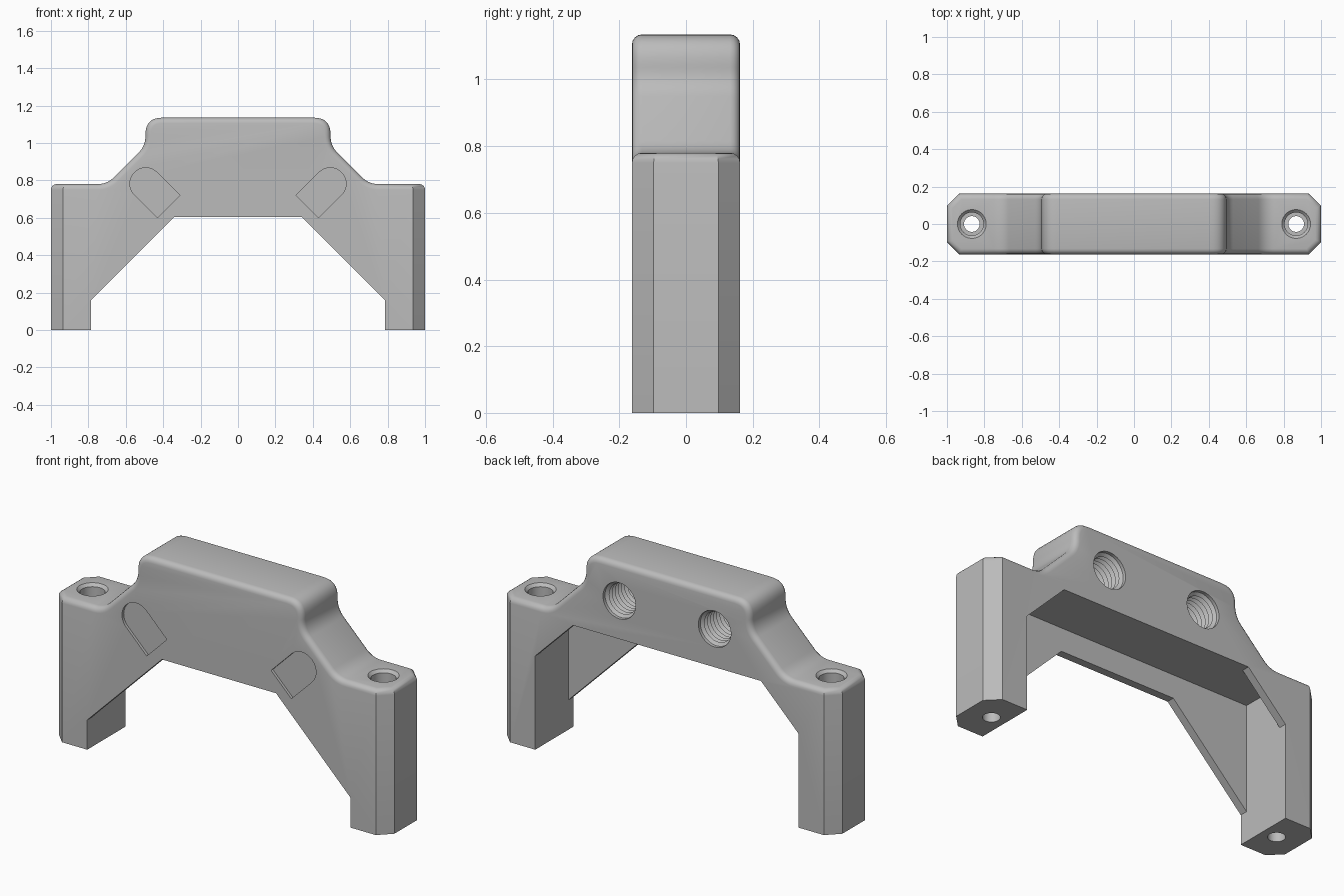
import bpy, bmesh, math
from mathutils import Vector, Matrix

cube = bpy.data.objects.get("Cube")
if cube:
    bpy.data.objects.remove(cube, do_unlink=True)

grey = bpy.data.materials.new("mid_grey")
grey.use_nodes = True
grey.diffuse_color = (0.5, 0.5, 0.5, 1)
grey.node_tree.nodes["Principled BSDF"].inputs["Base Color"].default_value = (0.5, 0.5, 0.5, 1)

HALF_DEPTH = 0.162
LEG_INNER = 0.785
LEG_TOP = 0.78


def finish(bm, name):
    bmesh.ops.recalc_face_normals(bm, faces=bm.faces)
    mesh = bpy.data.meshes.new(name)
    bm.to_mesh(mesh)
    bm.free()
    mesh.materials.append(grey)
    obj = bpy.data.objects.new(name, mesh)
    bpy.context.collection.objects.link(obj)
    return obj


def prism(points, y0, y1):
    """Extrude an outline of (x, z) points along y."""
    bm = bmesh.new()
    face = bm.faces.new([bm.verts.new((x, y0, z)) for x, z in points])
    new = bmesh.ops.extrude_face_region(bm, geom=[face])["geom"]
    verts = [g for g in new if isinstance(g, bmesh.types.BMVert)]
    bmesh.ops.translate(bm, vec=(0, y1 - y0, 0), verts=verts)
    bmesh.ops.recalc_face_normals(bm, faces=bm.faces)
    return bm


def lathe(profile, steps=40):
    """Turn a (radius, z) profile around z."""
    bm = bmesh.new()
    verts = [bm.verts.new((r, 0, z)) for r, z in profile]
    edges = [bm.edges.new(pair) for pair in zip(verts, verts[1:])]
    bmesh.ops.spin(bm, geom=verts + edges, cent=(0, 0, 0), axis=(0, 0, 1),
                   angle=math.tau, steps=steps)
    bmesh.ops.remove_doubles(bm, verts=bm.verts, dist=1e-5)
    return bm


def mirrored(half):
    return half + [(-x, z) for x, z in reversed(half)]


def rounded(corners, steps=8):
    """Soften corners given as (x, z, tangent length)."""
    out = []
    for i, (x, z, t) in enumerate(corners):
        p = Vector((x, z))
        if t == 0:
            out.append((x, z))
            continue
        a = p + (Vector(corners[i - 1][:2]) - p).normalized() * t
        b = p + (Vector(corners[i + 1][:2]) - p).normalized() * t
        for k in range(steps + 1):
            s = k / steps
            q = a * (1 - s) ** 2 + p * (2 * s * (1 - s)) + b * s ** 2
            out.append((q.x, q.y))
    return out


# Bracket body: stepped outline, chamfered ends, softened upper rim
outline = rounded([(1, 0, 0), (1, LEG_TOP, 0), (0.70, LEG_TOP, 0.05),
                   (0.495, 0.985, 0.05), (0.495, 1.135, 0.09), (0, 1.135, 0)])[:-1]
bm = prism(mirrored(outline), -HALF_DEPTH, HALF_DEPTH)
corners = [e for e in bm.edges
           if all(abs(v.co.x) > 0.99 for v in e.verts)
           and abs(e.verts[0].co.z - e.verts[1].co.z) > 0.5]
bmesh.ops.bevel(bm, geom=corners, offset=0.065, segments=1, affect='EDGES')
rim = [e for e in bm.edges
       if min(v.co.z for v in e.verts) > LEG_TOP - 0.01 and e.calc_face_angle(0) > 0.5]
bmesh.ops.bevel(bm, geom=rim, offset=0.03, segments=4, profile=0.5,
                affect='EDGES', clamp_overlap=False)
body = finish(bm, "bracket_body")


def cut(bm):
    cutter = finish(bm, "cutter")
    cutter.hide_render = True
    mod = body.modifiers.new("cut", 'BOOLEAN')
    mod.operation = 'DIFFERENCE'
    mod.solver = 'EXACT'
    mod.object = cutter
    bpy.context.view_layer.objects.active = body
    bpy.ops.object.modifier_apply(modifier=mod.name)
    bpy.data.objects.remove(cutter, do_unlink=True)


def arch(spring, crown_x, crown_z):
    return mirrored([(LEG_INNER, -0.1), (LEG_INNER, spring), (crown_x, crown_z)])


# Hollow between thin front and back plates, each with its own arched opening
PLATE_Y = 0.12
cut(prism(mirrored([(LEG_INNER, -0.1), (LEG_INNER, 0.73)]), -PLATE_Y, PLATE_Y))
cut(prism(arch(0.16, 0.34, 0.605), -0.3, -PLATE_Y + 0.02))
cut(prism(arch(0.505, 0.56, 0.73), PLATE_Y - 0.02, 0.3))

# Thread profile for the blind holes in the back
PITCH = 0.026
thread = [(0, -0.05)]
for i in range(8):
    z = -0.05 + i * PITCH
    thread += [(0.081, z), (0.097, z + PITCH / 2)]
thread += [(0.097, 0.25), (0, 0.25)]

for side in (-1, 1):
    # Counterbored bolt hole down through the leg
    bm = lathe([(0, -0.1), (0.042, -0.1), (0.042, 0.58), (0.062, 0.58),
                (0.062, 0.765), (0.08, 0.783), (0.08, 0.9), (0, 0.9)])
    bmesh.ops.translate(bm, vec=(side * 0.867, 0, 0), verts=bm.verts)
    cut(bm)

    # Threaded hole in the back of the beam
    bm = lathe(thread)
    place = Matrix.Translation((side * 0.284, 0, 0.936)) @ Matrix.Rotation(-math.pi / 2, 4, 'X')
    bmesh.ops.transform(bm, matrix=place, verts=bm.verts)
    cut(bm)

    # Shallow round-ended recess in the front, tilted outwards
    r, length = 0.085, 0.173
    shape = [(-length, r), (-length, -r)]
    shape += [(r * math.cos(a), r * math.sin(a))
              for a in (math.pi * (k / 20 - 0.5) for k in range(21))]
    c = math.sqrt(0.5)
    tilted = [(side * (0.493 + c * (u - v)), 0.782 + c * (u + v)) for u, v in shape]
    cut(prism(tilted, -0.3, -HALF_DEPTH + 0.015))

body.select_set(True)
bpy.context.view_layer.objects.active = body
bpy.ops.object.shade_smooth_by_angle(angle=math.radians(30))
